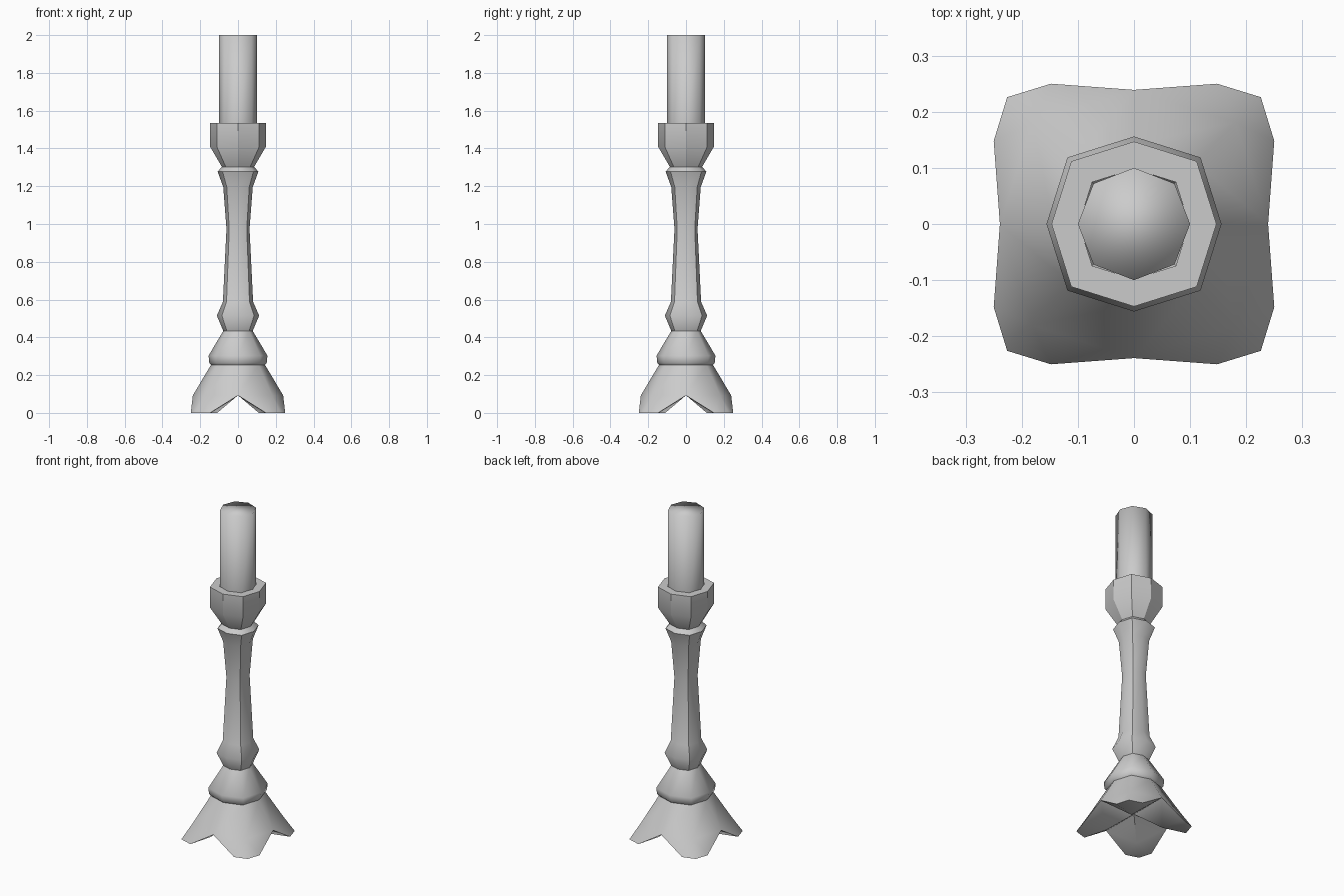
import bpy, bmesh
from math import cos, sin, pi, radians

if "Cube" in bpy.data.objects:
    bpy.data.objects.remove(bpy.data.objects["Cube"])


def finish(name, bm, angle):
    bmesh.ops.recalc_face_normals(bm, faces=bm.faces)
    mesh = bpy.data.meshes.new(name)
    bm.to_mesh(mesh)
    bm.free()
    obj = bpy.data.objects.new(name, mesh)
    bpy.context.collection.objects.link(obj)
    bpy.ops.object.select_all(action='DESELECT')
    obj.select_set(True)
    bpy.context.view_layer.objects.active = obj
    if angle is None:
        bpy.ops.object.shade_smooth()
    else:
        bpy.ops.object.shade_smooth_by_angle(angle=radians(angle))


def ring(bm, r, z, diag):
    # eight-sided ring; the diagonal corners sit slightly further out
    return [bm.verts.new((r * k * cos(i * pi / 4), r * k * sin(i * pi / 4), z))
            for i in range(8) for k in [diag if i % 2 else 1.0]]


def bridge(bm, a, b):
    for i in range(8):
        j = (i + 1) % 8
        bm.faces.new((a[i], a[j], b[j], b[i]))


def turned(name, profile, diag=1.075, cap=False, angle=50):
    bm = bmesh.new()
    rings = [ring(bm, r, z, diag) for r, z in profile]
    for a, b in zip(rings, rings[1:]):
        bridge(bm, a, b)
    if cap:
        bm.faces.new(rings[-1])
    finish(name, bm, angle)


# Flared base with four splayed feet
bm = bmesh.new()
top = ring(bm, 0.143, 0.254, 1.075)
low = ring(bm, 0.239, 0.093, 1.07)
bridge(bm, low, top)
centre = bm.verts.new((0, 0, 0.093))
for q in range(4):
    c, s = round(cos(q * pi / 2)), round(sin(q * pi / 2))
    p1, p2, p3, inner = [bm.verts.new((c * x - s * y, s * x + c * y, 0))
                         for x, y in ((0.25, 0.148), (0.226, 0.226),
                                      (0.148, 0.25), (0.11, 0.11))]
    m1, d, m2 = low[2 * q], low[2 * q + 1], low[(2 * q + 2) % 8]
    for f in ((m1, p1, d), (d, p1, p2), (d, p2, p3), (d, p3, m2),
              (p1, inner, p3, p2), (m1, centre, inner, p1),
              (m2, p3, inner, centre)):
        bm.faces.new(f)
finish("base", bm, 50)

# Turned knop and stem
turned("lower_knop", [(0.143, 0.254), (0.152, 0.265), (0.156, 0.303), (0.078, 0.434)])
turned("stem", [(0.078, 0.434), (0.112, 0.515), (0.08, 0.588), (0.061, 0.975),
                (0.078, 1.195), (0.108, 1.278), (0.085, 1.302)])

# Candle cup
turned("candle_cup", [(0.085, 1.302), (0.147, 1.408), (0.147, 1.534), (0.098, 1.534)],
       angle=30)

# Candle
turned("candle", [(0.1, 1.53), (0.1, 2.0)], diag=1.02, cap=True, angle=None)
